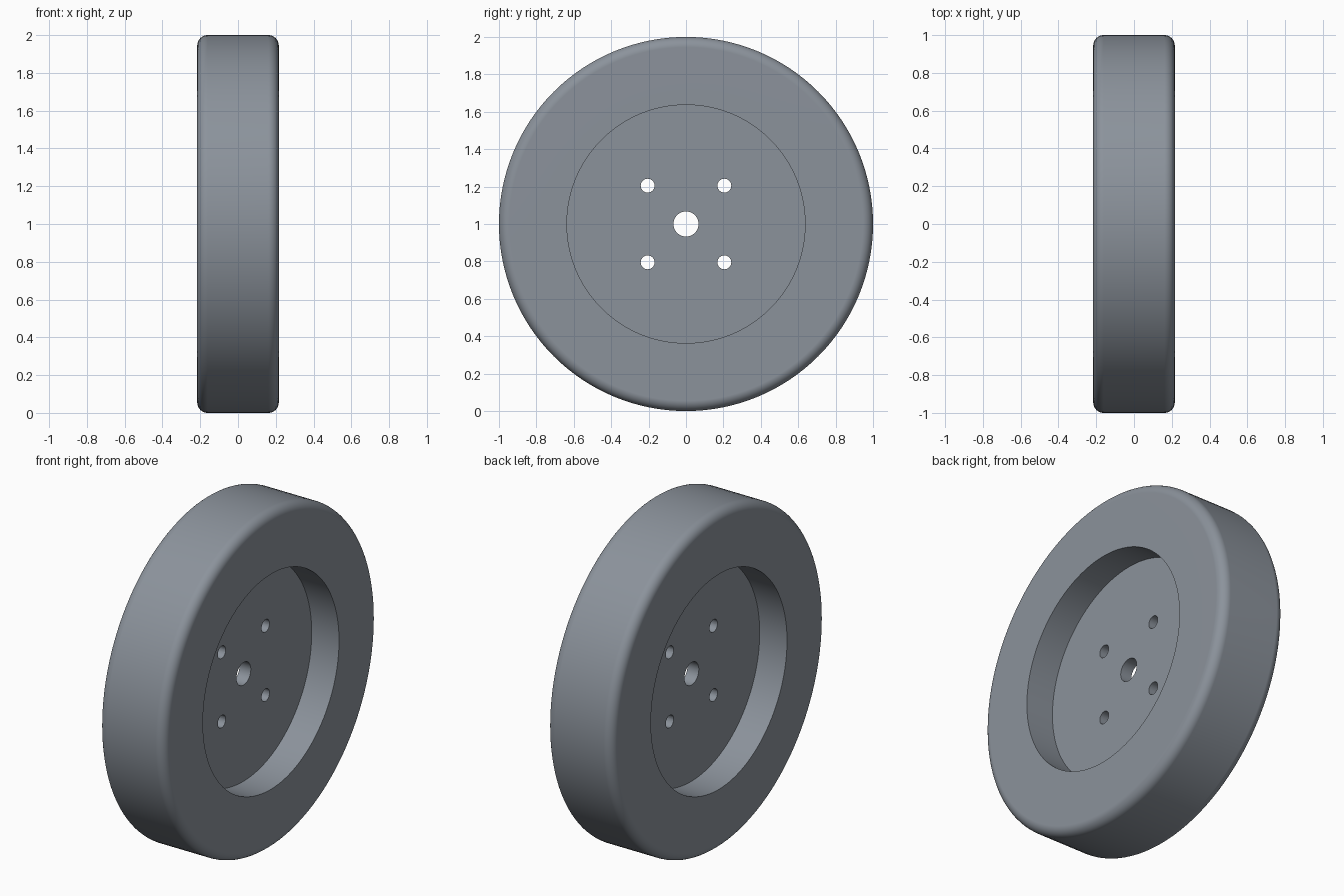
import bpy, bmesh
from math import sin, cos, pi, radians
from mathutils import Matrix, Vector

if "Cube" in bpy.data.objects:
    bpy.data.objects.remove(bpy.data.objects["Cube"])

R, HALF_W, FILLET = 1.0, 0.216, 0.055      # tyre radius, half width, edge rounding
RECESS_R, WEB, BORE = 0.637, 0.037, 0.067  # dish radius, half web thickness, axle bore
BOLT, BOLT_R = 0.205, 0.037                # bolt offset and radius
SEGS = 128

# Half profile (x, radius) from bore to tread, mirrored for the other side
half = [(WEB, BORE), (WEB, RECESS_R), (HALF_W, RECESS_R)]
for i in range(9):
    a = i / 8 * pi / 2
    half.append((HALF_W - FILLET + FILLET * cos(a), R - FILLET + FILLET * sin(a)))
profile = half + [(-x, r) for x, r in reversed(half)]

# Wheel body, lathed around the x axis
bm = bmesh.new()
rings = [[bm.verts.new((x, r * cos(2 * pi * s / SEGS), 1 + r * sin(2 * pi * s / SEGS)))
          for x, r in profile] for s in range(SEGS)]
n = len(profile)
for s in range(SEGS):
    a, b = rings[s], rings[(s + 1) % SEGS]
    for i in range(n):
        j = (i + 1) % n
        bm.faces.new((a[i], a[j], b[j], b[i]))
bmesh.ops.recalc_face_normals(bm, faces=bm.faces)
mesh = bpy.data.meshes.new("wheel")
bm.to_mesh(mesh)
bm.free()
wheel = bpy.data.objects.new("wheel", mesh)
bpy.context.collection.objects.link(wheel)

# Dark slate colour
slate = bpy.data.materials.new("slate")
slate.diffuse_color = (0.26, 0.29, 0.33, 1)
slate.use_nodes = True
slate.node_tree.nodes["Principled BSDF"].inputs["Base Color"].default_value = slate.diffuse_color
mesh.materials.append(slate)

# Bolt hole cutters
bm = bmesh.new()
for y in (-BOLT, BOLT):
    for z in (-BOLT, BOLT):
        bmesh.ops.create_cone(bm, cap_ends=True, segments=32, radius1=BOLT_R, radius2=BOLT_R,
                              depth=0.3, matrix=Matrix.Translation(Vector((0, y, 1 + z)))
                              @ Matrix.Rotation(radians(90), 4, 'Y'))
cut_mesh = bpy.data.meshes.new("bolt_hole_cutter")
bm.to_mesh(cut_mesh)
bm.free()
cut_mesh.materials.append(slate)
cutter = bpy.data.objects.new("bolt_hole_cutter", cut_mesh)
cutter.hide_render = True
bpy.context.collection.objects.link(cutter)

# Drill the bolt holes
mod = wheel.modifiers.new("bolt_holes", 'BOOLEAN')
mod.operation, mod.object, mod.solver = 'DIFFERENCE', cutter, 'EXACT'
bpy.ops.object.select_all(action='DESELECT')
wheel.select_set(True)
bpy.context.view_layer.objects.active = wheel
bpy.ops.object.modifier_apply(modifier=mod.name)
bpy.data.objects.remove(cutter)

# Smooth shading that keeps the side faces flat
bpy.ops.object.shade_smooth_by_angle(angle=radians(30))
wn = wheel.modifiers.new("flat_sides", 'WEIGHTED_NORMAL')
wn.keep_sharp = True
